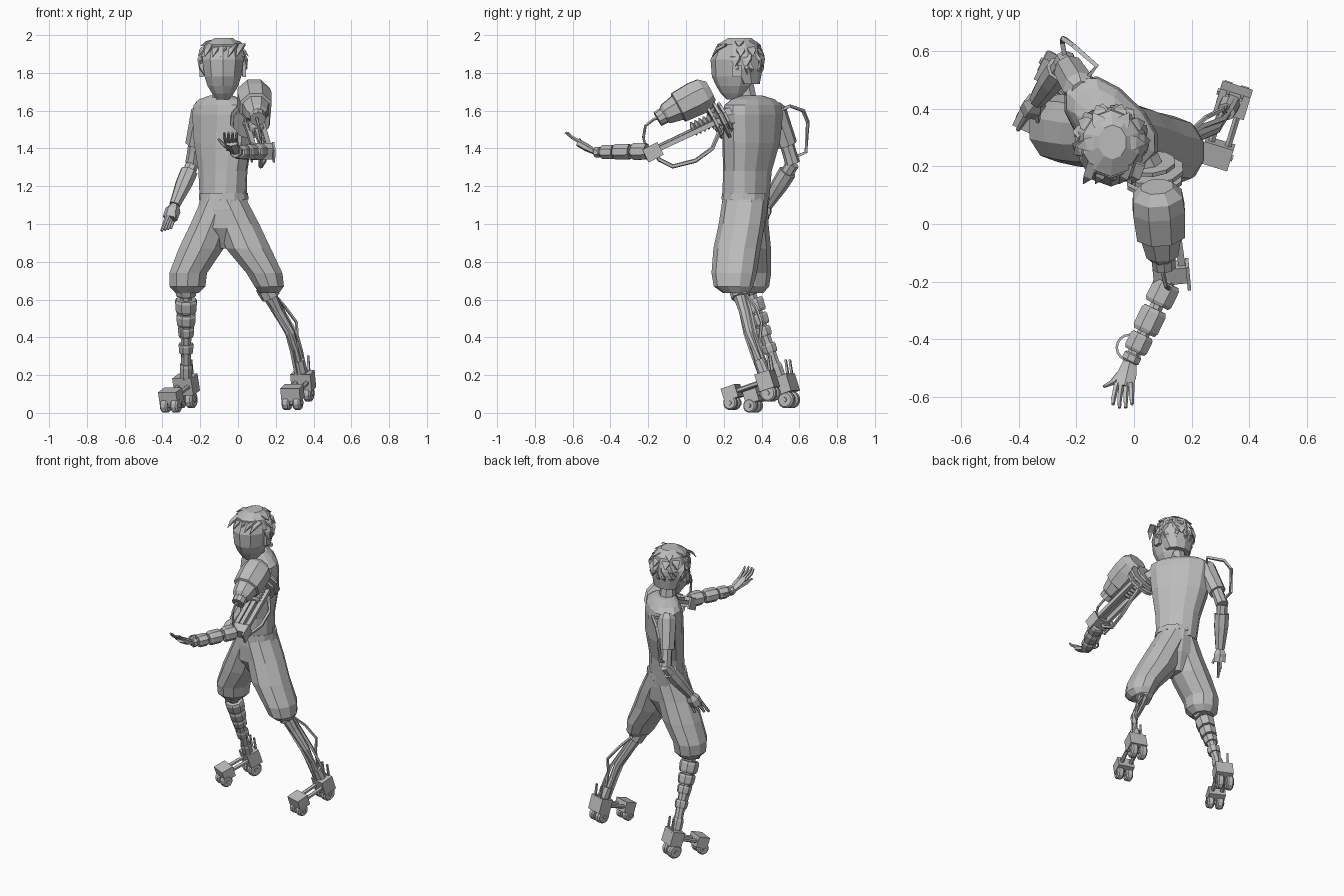
import bpy, bmesh, math, random
from mathutils import Vector as V, Matrix

cube = bpy.data.objects.get("Cube")
if cube:
    bpy.data.objects.remove(cube, do_unlink=True)
random.seed(4)
grey = bpy.data.materials.new("plain grey")
grey.use_nodes = True
grey.diffuse_color = (0.5, 0.5, 0.5, 1)
grey.node_tree.nodes["Principled BSDF"].inputs["Base Color"].default_value = (0.5, 0.5, 0.5, 1)
UP = V((0, 0, 1))


def finish(name, bm):
    bmesh.ops.recalc_face_normals(bm, faces=bm.faces)
    me = bpy.data.meshes.new(name)
    bm.to_mesh(me)
    bm.free()
    me.materials.append(grey)
    ob = bpy.data.objects.new(name, me)
    bpy.context.collection.objects.link(ob)
    return ob


def skin(name, rings):
    """Bridge equal rings of points and cap both ends."""
    bm = bmesh.new()
    vs = [[bm.verts.new(p) for p in r] for r in rings]
    n = len(vs[0])
    for a, b in zip(vs, vs[1:]):
        for i in range(n):
            j = (i + 1) % n
            bm.faces.new((a[i], a[j], b[j], b[i]))
    bm.faces.new(vs[0])
    bm.faces.new(vs[-1])
    return finish(name, bm)


def loft(name, rows, n=10, turn=0, power=1.0):
    """Horizontal rings: x, y, z, rx, ry; a power under 1 squares them off."""
    rot = Matrix.Rotation(math.radians(turn), 3, 'Z')

    def bend(v):
        return math.copysign(abs(v) ** power, v)
    angs = [math.tau * (i + 0.5) / n for i in range(n)]
    return skin(name, [[V((x, y, z)) + rot @ V((rx * bend(math.cos(a)), ry * bend(math.sin(a)), 0)) for a in angs]
                       for x, y, z, rx, ry in rows])


def frame(d):
    d = V(d).normalized()
    s = d.cross(UP)
    s = s.normalized() if s.length > 0.05 else V((1, 0, 0))
    return s, d, s.cross(d)


def sweep(name, pts, radii, n=6, flat=1.0):
    """Tube along points; flat squashes it across its second axis."""
    pts = [V(p) for p in pts]
    if not isinstance(radii, (list, tuple)):
        radii = [radii] * len(pts)
    rings = []
    for i, (p, r) in enumerate(zip(pts, radii)):
        s, d, u = frame(pts[min(i + 1, len(pts) - 1)] - pts[max(i - 1, 0)])
        angs = [math.tau * (k + 0.5) / n for k in range(n)]
        rings.append([p + s * r * math.cos(a) + u * r * flat * math.sin(a) for a in angs])
    return skin(name, rings)


def limb(name, a, b, profile, n=8, flat=1.0):
    """Tube from a to b with (position, radius) steps."""
    a, b = V(a), V(b)
    return sweep(name, [a.lerp(b, t) for t, r in profile], [r for t, r in profile], n, flat)


def box(name, c, size, d=(0, -1, 0)):
    s, f, u = frame(d)
    m = Matrix((s, f, u)).transposed().to_4x4()
    bm = bmesh.new()
    bmesh.ops.create_cube(bm, size=1, matrix=Matrix.Translation(c) @ m @ Matrix.Diagonal((*size, 1)))
    return finish(name, bm)


# Head, neck and ears
loft("head", [(-.08, .25, 1.66, .035, .035), (-.08, .255, 1.69, .06, .07), (-.08, .255, 1.73, .085, .095),
              (-.08, .255, 1.78, .102, .118), (-.08, .26, 1.87, .115, .13), (-.08, .275, 1.94, .1, .115),
              (-.08, .29, 1.975, .05, .06)], 10)
loft("neck", [(-.09, .34, 1.58, .055, .055), (-.085, .31, 1.75, .05, .05)], 8)
for side in (-1, 1):
    box("ear", (-.08 + side * .113, .27, 1.81), (.02, .045, .065))

# Hair cap with overlapping tufts lying along it
loft("hair_cap", [(-.08, .33, 1.74, .085, .06), (-.08, .305, 1.82, .115, .1), (-.08, .285, 1.89, .122, .122),
                  (-.08, .28, 1.95, .1, .115), (-.075, .285, 1.985, .05, .06)], 10)
for row in range(4):
    elev = math.radians(-5 + row * 24)
    count = 10 - row * 2
    for k in range(count):
        az = math.radians(-20 + 220 * (k + .5) / count) + random.uniform(-.12, .12)
        flat_dir = V((math.cos(az), math.sin(az), 0))
        out = flat_dir * math.cos(elev) + UP * math.sin(elev)
        down = flat_dir * math.sin(elev) - UP * math.cos(elev)
        flow = (down + flat_dir.cross(UP) * random.uniform(-.4, .4)).normalized()
        base = V((-.08, .285, 1.875)) + out * .102
        sweep("hair_tuft", [base, base + flow * .045 + out * .008, base + flow * .085 + out * .006],
              [.034, .032, .002], 4, .4)
for k in range(5):
    x = -.165 + k * .042
    sweep("fringe_tuft", [(x + .02, .21, 1.95), (x + .005, .165, 1.925), (x - .012, .14, 1.885)],
          [.024, .022, .002], 4, .4)

# Torso turned toward its right, with belt
loft("torso", [(-.078, .315, 1.1, .125, .11), (-.08, .325, 1.28, .14, .105), (-.08, .345, 1.43, .175, .115),
               (-.08, .352, 1.58, .195, .112), (-.082, .355, 1.63, .188, .1), (-.09, .355, 1.66, .14, .08),
               (-.09, .345, 1.68, .06, .055)], 12, -44, .85)
loft("belt", [(-.076, .313, 1.13, .133, .125), (-.076, .313, 1.165, .13, .122)], 12, -20)

# Baggy shorts
loft("shorts_hip", [(-.07, .31, .87, .04, .06), (-.072, .305, .98, .15, .12), (-.076, .31, 1.08, .142, .125),
                    (-.076, .313, 1.14, .127, .122)], 12)
loft("shorts_right", [(-.27, .34, .635, .065, .07), (-.268, .335, .67, .1, .105), (-.264, .333, .74, .105, .118),
                      (-.195, .325, .87, .125, .125), (-.142, .315, 1.0, .115, .122),
                      (-.092, .313, 1.13, .107, .12)], 10)
loft("shorts_left", [(.165, .265, .635, .055, .07), (.165, .252, .67, .082, .105), (.14, .255, .74, .1, .12),
                     (.055, .27, .87, .125, .125), (.0, .295, 1.0, .118, .122), (-.06, .313, 1.13, .11, .12)], 10)

# Right arm, hanging slightly behind
shoulder, elbow, wrist, tip = V((-.2, .48, 1.6)), V((-.24, .565, 1.32)), V((-.335, .43, 1.1)), V((-.38, .37, .97))
limb("right_sleeve", shoulder + V((.02, -.02, .03)), (-.225, .535, 1.42), [(0, .04), (.15, .062), (1, .055)])
limb("right_upper_arm", shoulder, elbow, [(0, .04), (.8, .038), (1, .04)])
limb("right_forearm", elbow, wrist, [(0, .036), (.2, .036), (.2, .048), (.5, .046), (1, .03)])
limb("right_palm", wrist, wrist.lerp(tip, .55), [(0, .024), (.4, .042), (1, .04)], 6)
for k in range(4):
    start = wrist.lerp(tip, .45) + V((.012, .018, 0)) * (k - 1.5)
    limb("right_finger", start, tip + V((.016, .028, .004)) * (k - 1.5), [(0, .013), (1, .008)], 5)
limb("right_thumb", wrist, (-.335, .355, 1.03), [(0, .016), (1, .008)], 5)
sweep("right_arm_loop", [(-.17, .5, 1.6), (-.13, .55, 1.625), (-.21, .62, 1.6), (-.245, .645, 1.54),
                         (-.25, .635, 1.38), (-.24, .58, 1.355)], .011, 4)

# Left shoulder plates and armour, sharing one axis
axis = V((.08, -.88, -.45)).normalized()
for c, r in ((V((.06, .215, 1.57)), .085), (V((.065, .19, 1.56)), .11), (V((.07, .155, 1.545)), .1)):
    limb("shoulder_plate", c, c + axis * .015, [(0, r), (1, r)], 10)
limb("shoulder_joint", (0, .28, 1.57), (.075, .15, 1.545), [(0, .07), (1, .05)])
limb("arm_armour", (.08, .13, 1.705), (.1, -.13, 1.57),
     [(0, .06), (.12, .092), (.3, .098), (.65, .09), (.67, .075), (.9, .06), (1, .035)])
limb("armour_nozzle", (.1, -.1, 1.585), (.105, -.15, 1.555), [(0, .045), (1, .042)], 10)
limb("armour_mount", (.07, .14, 1.6), (.085, .06, 1.66), [(0, .03), (1, .03)], 6)

# Left upper arm rails, springs and elbow
low = V((.13, -.17, 1.385))
for side in (-.04, 0, .04):
    off = V((side, 0, .012 * (side == 0)))
    limb("arm_rail", V((.08, .18, 1.55)) + off, low + off, [(0, .02), (1, .017)], 4)
limb("arm_spring", (.08, .14, 1.55), (.1, .03, 1.5),
     [(k / 10, .042 if k % 2 else .022) for k in range(11)], 8)
box("elbow_block", low, (.11, .06, .065), axis)
for side in (-1, 1):
    box("elbow_plate", low + V((side * .058, -.005, -.005)), (.012, .09, .075), axis)

# Left forearm segments and hand
fore, hand = V((.12, -.2, 1.385)), V((-.015, -.48, 1.38))
limb("forearm_core", fore, hand, [(0, .025), (1, .025)])
for a, b, r in ((.02, .29, .053), (.34, .63, .05), (.66, .87, .045), (.9, 1, .034)):
    limb("forearm_segment", fore.lerp(hand, a), fore.lerp(hand, b),
         [(0, r * .85), (.15, r), (.85, r), (1, r * .85)], 8, .9)
sweep("wrist_loop", [hand + V((.045 * math.cos(a), .05 + .045 * math.sin(a), .01))
                     for a in [math.pi * k / 8 for k in range(17)]], .006, 4)
limb("left_palm", hand, (-.035, -.57, 1.43), [(0, .026), (.5, .038), (1, .036)], 6, .55)
for k in range(4):
    s = k - 1.5
    sweep("left_finger", [(-.035 + s * .017, -.555, 1.43), (-.04 + s * .021, -.605, 1.46),
                          (-.04 + s * .022, -.645 + abs(s) * .012, 1.485)], [.011, .009, .006], 5)
sweep("left_thumb", [(-.04, -.51, 1.395), (-.075, -.55, 1.42), (-.105, -.565, 1.45)], [.014, .011, .006], 5)

# Left arm cables
sweep("lower_cable", [low, (.12, -.14, 1.34), (.12, -.07, 1.305), (.14, .05, 1.335), (.14, .14, 1.4),
                      (.09, .19, 1.52)], .012, 5)
sweep("front_cable", [(.1, -.1, 1.57), (.1, -.17, 1.555), (.11, -.215, 1.52), (.12, -.225, 1.46),
                      (.12, -.21, 1.39)], .008, 5)

# Right lower leg: stacked segments
knee, ankle = V((-.275, .325, .67)), V((-.275, .5, .18))
limb("right_shin", knee, ankle, [(0, .035), (1, .026)])
for a, b, r in ((.02, .1, .06), (.14, .28, .062), (.3, .42, .055), (.44, .54, .046), (.62, .72, .042), (.84, 1, .036)):
    limb("right_shin_segment", knee.lerp(ankle, a), knee.lerp(ankle, b),
         [(0, r * .9), (.2, r), (.8, r * .95), (1, r * .85)], 8)
sweep("right_shin_rod", [(-.3, .36, .62), (-.3, .36, .48), (-.29, .44, .3)], .01, 4)

# Left lower leg: bent struts and cable
leg = [V((.15, .275, .66)), V((.21, .31, .54)), V((.28, .335, .42)), V((.305, .365, .33)), V((.335, .42, .18))]
sweep("left_shin", leg, [.042, .03, .024, .018, .028], 8)
sweep("left_shin_strut", [p + V((.028, .03, 0)) for p in leg], .011, 4)
sweep("left_shin_strut", [p + V((-.02, -.02, 0)) for p in leg], .011, 4)
limb("left_knee", (.145, .28, .67), (.175, .29, .61), [(0, .055), (1, .05)])
sweep("left_shin_cable", [leg[0] + V((.03, .03, -.02)), (.25, .37, .56), (.31, .4, .48), (.315, .39, .38),
                          (.325, .41, .25)], .009, 5)
limb("left_ankle", (.32, .39, .28), (.34, .43, .18), [(0, .033), (1, .038)])


def wheels(c, d, r):
    s = frame(d)[0]
    for k in (-1, 1):
        a = c + s * k * .03
        limb("skate_wheel", a - s * .021, a + s * .021, [(0, r * .8), (.2, r), (.8, r), (1, r * .8)], 12)
    limb("wheel_axle", c - s * .058, c + s * .058, [(0, .013), (1, .013)], 6)


def skate(toe, heel, toe_wheel, heel_wheel):
    """Two wheeled blocks joined by rods, with spikes at the heel."""
    toe, heel = V(toe), V(heel)
    d = toe - heel
    s, f, u = frame(d)
    box("skate_toe_block", toe, (.105, .08, .07), d)
    box("skate_heel_block", heel, (.11, .085, .095), d)
    for k in (-1, 1):
        limb("skate_rod", heel + s * k * .03, toe + s * k * .03, [(0, .013), (1, .013)], 6)
        limb("heel_spike", heel + s * k * .025 - f * .03, heel + s * k * .025 - f * .01 + V((0, 0, .13)),
             [(0, .01), (1, .007)], 4)
    for c, r in ((toe_wheel, .038), (heel_wheel, .046)):
        wheels(V(c), d, r)


skate((.288, .245, .107), (.345, .43, .17), (.288, .245, .053), (.345, .445, .105))
skate((-.355, .365, .088), (-.275, .53, .15), (-.355, .355, .038), (-.275, .545, .07))
